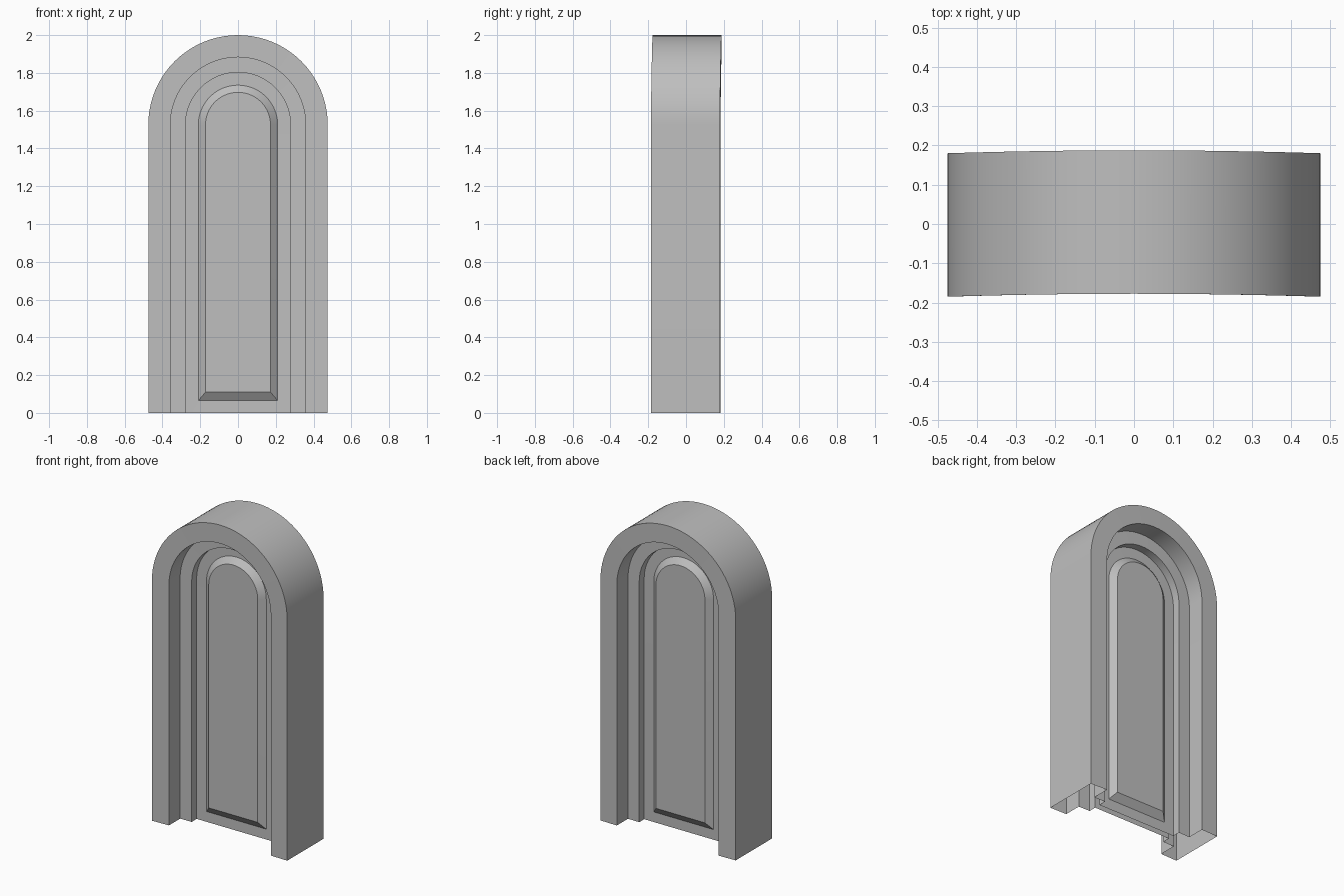
import bpy, bmesh, math

cube = bpy.data.objects.get("Cube")
if cube:
    bpy.data.objects.remove(cube)

stone = bpy.data.materials.new("plain_grey")
stone.use_nodes = True
grey = (0.52, 0.52, 0.52, 1)
stone.diffuse_color = grey
stone.node_tree.nodes["Principled BSDF"].inputs["Base Color"].default_value = grey

SPRING = 1.525   # height where the arch begins
HALF = 0.475     # half of the overall width
ARC = 40         # segments around the arch


def arch_loop(bm, width, y, base=0.0):
    """Arch outline from the +x foot over the top to the -x foot, gently bowed."""
    pts = [(width, base)]
    for i in range(ARC + 1):
        a = math.pi * i / ARC
        pts.append((width * math.cos(a), SPRING + width * math.sin(a)))
    pts.append((-width, base))
    return [bm.verts.new((x, y + 0.005 - 0.0075 * (x / HALF) ** 2, z)) for x, z in pts]


def add_face(bm, verts, side):
    bm.faces.new(verts if side > 0 else verts[::-1])


def bridge(bm, a, b, side, closed=False):
    n = len(a)
    for i in range(n if closed else n - 1):
        j = (i + 1) % n
        add_face(bm, [a[i], a[j], b[j], b[i]], side)


def finish(bm, name):
    mesh = bpy.data.meshes.new(name)
    bm.to_mesh(mesh)
    bm.free()
    mesh.materials.append(stone)
    ob = bpy.data.objects.new(name, mesh)
    bpy.context.collection.objects.link(ob)
    bpy.ops.object.select_all(action="DESELECT")
    ob.select_set(True)
    bpy.context.view_layer.objects.active = ob
    bpy.ops.object.shade_smooth_by_angle(angle=math.radians(25))


# Hollow stepped frame: outer wall, then face, reveal, step, reveal on both sides
bm = bmesh.new()
steps = [(HALF, 0.1825), (0.358, 0.1825), (0.358, 0.07), (0.278, 0.07), (0.278, 0.02)]
outers = {}
for side in (1, -1):
    loops = [arch_loop(bm, w, -side * d) for w, d in steps]
    outers[side] = loops[0]
    for a, b in zip(loops, loops[1:]):
        bridge(bm, a, b, side)
bridge(bm, outers[-1], outers[1], 1)
finish(bm, "arched_frame")

# Door leaf faces with a raised, bevelled panel
for side, name in ((1, "front_door_face"), (-1, "back_door_face")):
    bm = bmesh.new()
    edge = arch_loop(bm, 0.278, -side * 0.02)
    foot = arch_loop(bm, 0.21, -side * 0.02, 0.065)
    crown = arch_loop(bm, 0.172, -side * 0.052, 0.11)
    bridge(bm, edge, foot, side, closed=True)
    bridge(bm, foot, crown, side, closed=True)
    add_face(bm, crown, side)
    finish(bm, name)
